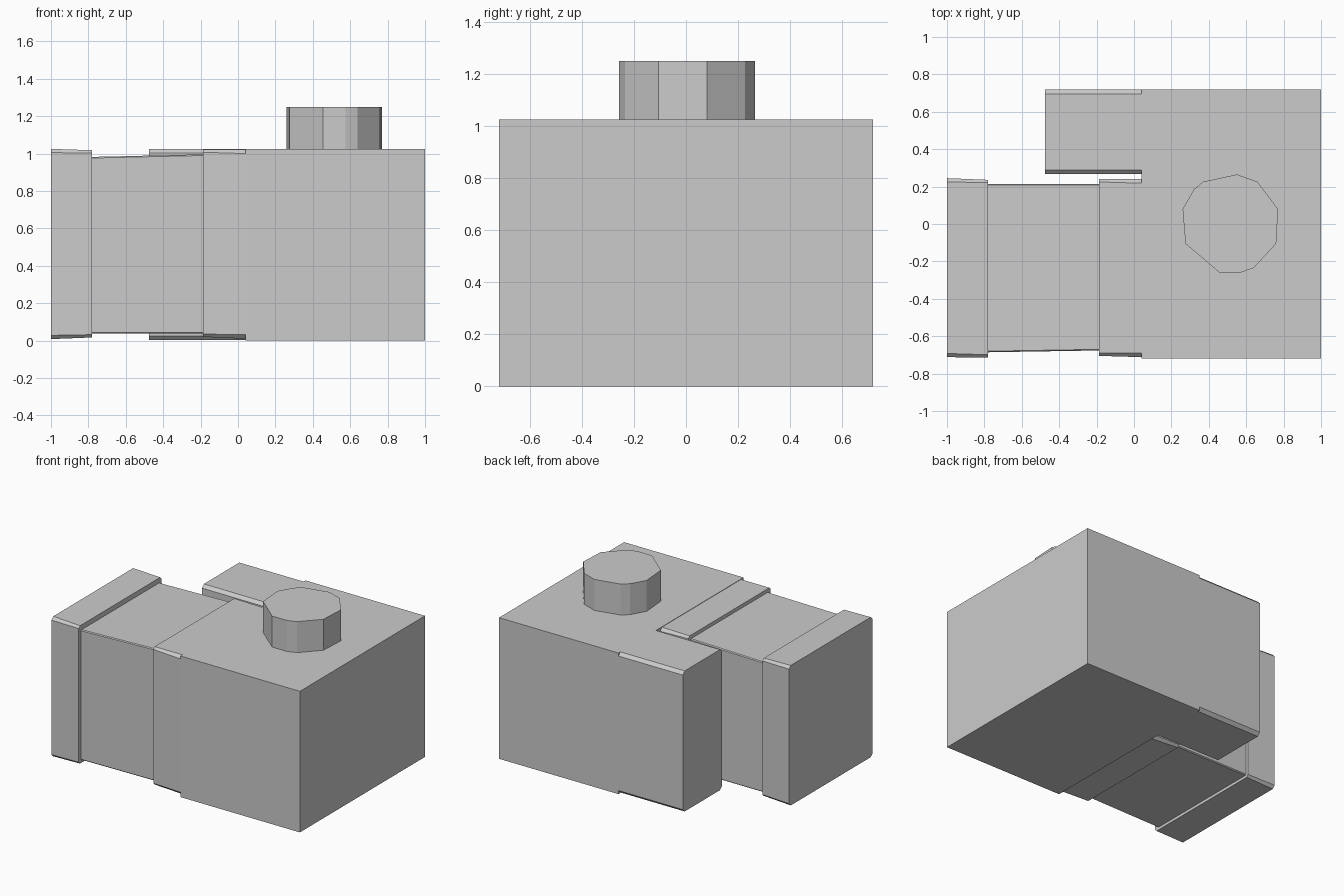
import bpy, bmesh

if "Cube" in bpy.data.objects:
    bpy.data.objects.remove(bpy.data.objects["Cube"])


def new_object(name, bm):
    bmesh.ops.recalc_face_normals(bm, faces=bm.faces)
    mesh = bpy.data.meshes.new(name)
    bm.to_mesh(mesh)
    bm.free()
    obj = bpy.data.objects.new(name, mesh)
    bpy.context.collection.objects.link(obj)
    return obj


def loft(name, rings):
    """Join matching point rings into a closed flat-faced solid."""
    bm = bmesh.new()
    loops = [[bm.verts.new(p) for p in ring] for ring in rings]
    n = len(loops[0])
    for a, b in zip(loops, loops[1:]):
        for i in range(n):
            j = (i + 1) % n
            bm.faces.new((a[i], a[j], b[j], b[i]))
    bm.faces.new(loops[0])
    bm.faces.new(loops[-1])
    return new_object(name, bm)


def section(x, y0, y1, z0, z1, c):
    """Rectangle across x with clipped corners."""
    return [(x, y0 + c, z0), (x, y1 - c, z0), (x, y1, z0 + c), (x, y1, z1 - c),
            (x, y1 - c, z1), (x, y0 + c, z1), (x, y0, z1 - c), (x, y0, z0 + c)]


# Main housing
bm = bmesh.new()
bmesh.ops.create_cube(bm, size=1)
for v in bm.verts:
    v.co = (0.52 + v.co.x * 0.96, v.co.y * 1.436, 0.5125 + v.co.z * 1.025)
new_object("camera_body", bm)

# Hand grip beside the barrel
loft("side_grip", [section(-0.477, 0.268, 0.718, 0.004, 1.025, 0.022),
                   section(0.04, 0.266, 0.718, 0.004, 1.025, 0.022)])

# Barrel sections, from the body to the front rim
loft("barrel_base", [section(-0.187, -0.705, 0.24, 0.02, 1.022, 0.015),
                     section(0.04, -0.712, 0.24, 0.01, 1.022, 0.022)])
loft("barrel", [section(-0.79, -0.686, 0.215, 0.037, 0.982, 0.006),
                section(-0.18, -0.676, 0.215, 0.037, 0.996, 0.006)])
loft("barrel_rim", [section(-1.0, -0.712, 0.245, 0.008, 1.025, 0.02),
                    section(-0.78, -0.714, 0.236, 0.017, 1.018, 0.015)])

# Faceted dial on top
dial = [(0.26, 0.08), (0.32, 0.185), (0.37, 0.226), (0.55, 0.265), (0.66, 0.226),
        (0.77, 0.08), (0.76, -0.105), (0.64, -0.235), (0.575, -0.258),
        (0.455, -0.258), (0.275, -0.105)]
loft("top_dial", [[(x, y, z) for x, y in dial] for z in (1.015, 1.25)])
